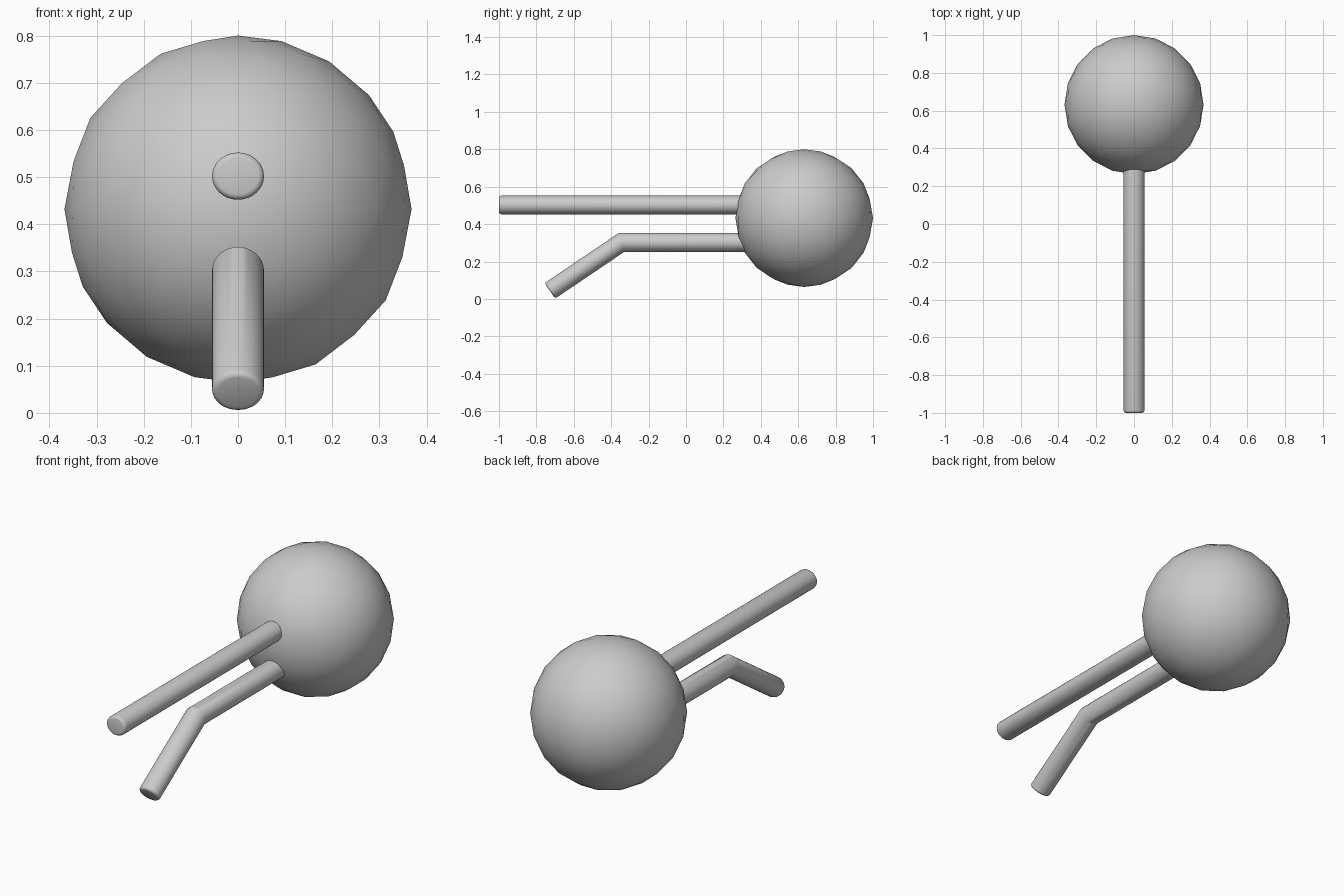
import bpy, bmesh, math
from mathutils import Vector

if "Cube" in bpy.data.objects:
    bpy.data.objects.remove(bpy.data.objects["Cube"])

SIDES, RX, RZ, BEVEL = 32, 0.055, 0.05, 0.012


def rod(name, path):
    """Sweep an oval section along a (y, z) path with mitred bends and a softened free end."""
    pts = [Vector((0, y, z)) for y, z in path]
    dirs = [(b - a).normalized() for a, b in zip(pts, pts[1:])]
    rings = []  # centre, direction, in-plane stretch, shrink
    for p, a, b in zip(pts, dirs[:1] + dirs, dirs + dirs[-1:]):
        t = (a + b).normalized()
        rings.append((p, t, 1 / t.dot(a), 0))
    # Rounded rim at the free end
    end, d = pts[-1], dirs[-1]
    rings.pop()
    for i in range(4):
        ang = i / 3 * math.pi / 2
        rings.append((end - d * BEVEL * (1 - math.sin(ang)), d, 1, BEVEL * (1 - math.cos(ang))))

    bm = bmesh.new()
    loops = []
    for c, t, stretch, shrink in rings:
        side = Vector((1, 0, 0))
        up = t.cross(side)
        loop = []
        for i in range(SIDES):
            a = 2 * math.pi * i / SIDES
            loop.append(bm.verts.new(c + side * math.cos(a) * (RX - shrink)
                                     + up * math.sin(a) * (RZ - shrink) * stretch))
        loops.append(loop)
    for l0, l1 in zip(loops, loops[1:]):
        for i in range(SIDES):
            j = (i + 1) % SIDES
            bm.faces.new((l0[i], l0[j], l1[j], l1[i]))
    bm.faces.new(loops[0])
    bm.faces.new(loops[-1])
    bmesh.ops.recalc_face_normals(bm, faces=bm.faces)
    mesh = bpy.data.meshes.new(name)
    bm.to_mesh(mesh)
    bm.free()
    obj = bpy.data.objects.new(name, mesh)
    bpy.context.collection.objects.link(obj)
    bpy.ops.object.select_all(action='DESELECT')
    obj.select_set(True)
    bpy.context.view_layer.objects.active = obj
    bpy.ops.object.shade_smooth_by_angle(angle=math.radians(32))


# Ball
bpy.ops.mesh.primitive_ico_sphere_add(subdivisions=3, radius=0.368, location=(0, 0.632, 0.432))
bpy.context.object.name = "ball"
bpy.ops.object.shade_smooth()

# Straight upper rod and bent lower rod
rod("straight_rod", [(0.35, 0.502), (-1.0, 0.502)])
rod("bent_rod", [(0.36, 0.302), (-0.345, 0.302), (-0.728, 0.043)])
